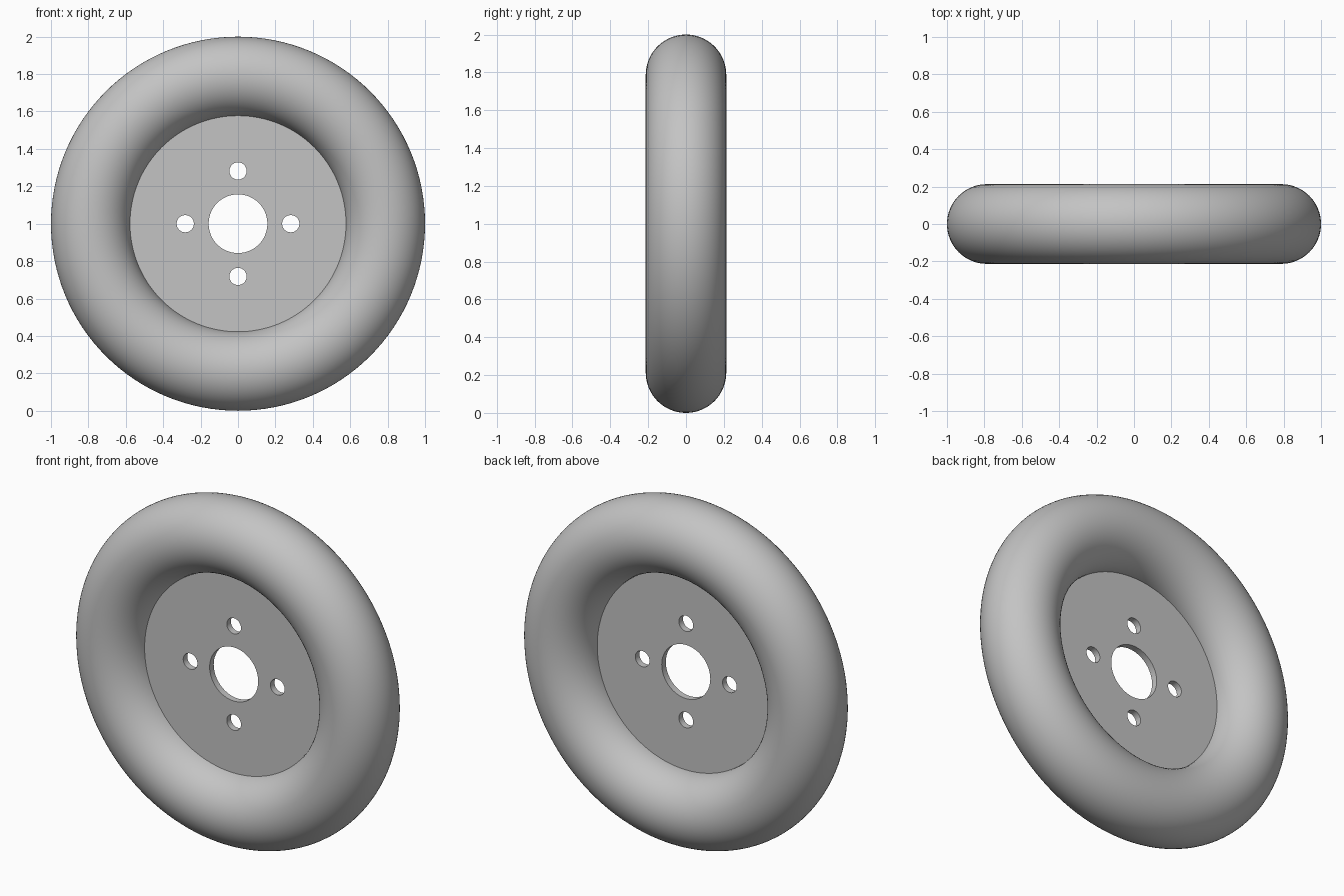
import bpy
from math import sin, cos, tau, pi, radians

cube = bpy.data.objects.get("Cube")
if cube:
    bpy.data.objects.remove(cube)

RING, TUBE, CENTRE_Z = 0.787, 0.213, 1.0
DISC_THICKNESS = 0.038

grey = bpy.data.materials.new("plain grey")
grey.use_nodes = True
colour = (0.55, 0.55, 0.55, 1)
grey.diffuse_color = colour
grey.node_tree.nodes["Principled BSDF"].inputs["Base Color"].default_value = colour


def add_circle(curve, x, y, radius, sides):
    """Add one closed circular outline to a flat curve."""
    spline = curve.splines.new('POLY')
    spline.points.add(sides - 1)
    spline.use_cyclic_u = True
    for i, point in enumerate(spline.points):
        a = tau * i / sides
        point.co = (x + radius * cos(a), y + radius * sin(a), 0, 1)


# Tyre: a round ring standing upright
bpy.ops.mesh.primitive_torus_add(
    major_radius=RING, minor_radius=TUBE, major_segments=128, minor_segments=64,
    location=(0, 0, CENTRE_Z), rotation=(pi / 2, 0, 0))
tyre = bpy.context.object
tyre.name = "tyre"
bpy.ops.object.shade_smooth()
tyre.data.materials.append(grey)

# Wheel disc: filled outline with a hub hole and four bolt holes;
# its back face lies on the tyre's middle plane
outline = bpy.data.curves.new("wheel_disc", 'CURVE')
outline.dimensions = '2D'
outline.fill_mode = 'BOTH'
outline.extrude = DISC_THICKNESS / 2
add_circle(outline, 0, 0, RING - TUBE + 0.02, 128)
add_circle(outline, 0, 0, 0.157, 64)
for k in range(4):
    a = k * pi / 2
    add_circle(outline, 0.282 * cos(a), 0.282 * sin(a), 0.046, 40)

disc = bpy.data.objects.new("wheel_disc", outline)
bpy.context.collection.objects.link(disc)
disc.location = (0, -DISC_THICKNESS / 2, CENTRE_Z)
disc.rotation_euler = (pi / 2, 0, 0)
bpy.ops.object.select_all(action='DESELECT')
disc.select_set(True)
bpy.context.view_layer.objects.active = disc
bpy.ops.object.convert(target='MESH')
disc = bpy.context.object
disc.name = "wheel_disc"
bpy.ops.object.shade_smooth_by_angle(angle=radians(30))
disc.data.materials.clear()
disc.data.materials.append(grey)
